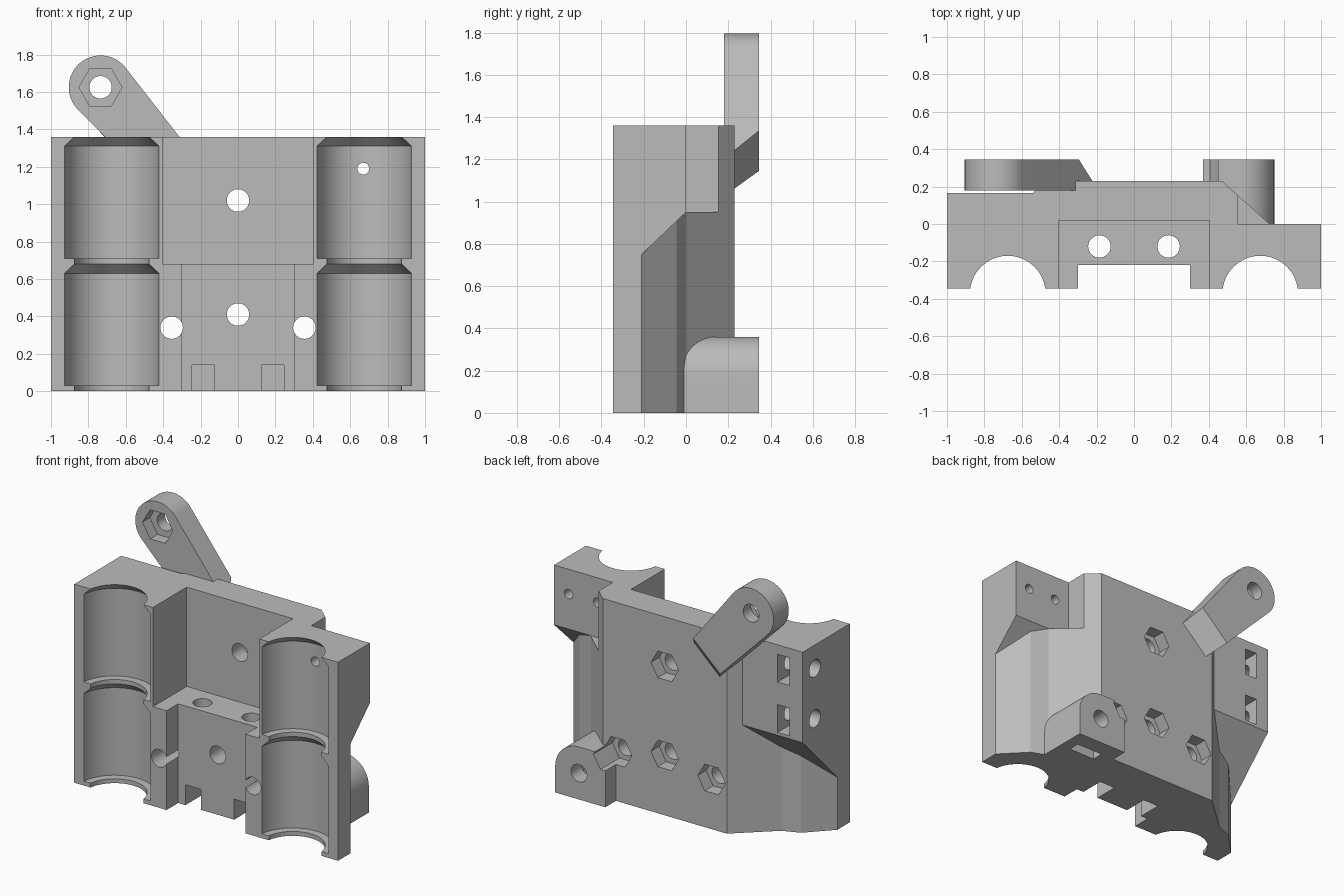
import bpy, bmesh
from math import cos, sin, radians, pi

cube = bpy.data.objects.get("Cube")
if cube:
    bpy.data.objects.remove(cube, do_unlink=True)

grey = bpy.data.materials.new("plain_grey")
grey.use_nodes = True
grey.diffuse_color = (0.5, 0.5, 0.5, 1)
grey.node_tree.nodes["Principled BSDF"].inputs["Base Color"].default_value = (0.5, 0.5, 0.5, 1)

PLACE = {"x": lambda p, d: (d, p[0], p[1]),
         "y": lambda p, d: (p[0], d, p[1]),
         "z": lambda p, d: (p[0], p[1], d)}


def skin(name, rings):
    """Closed solid through a list of equal-length point rings."""
    bm = bmesh.new()
    loops = [[bm.verts.new(p) for p in ring] for ring in rings]
    n = len(loops[0])
    for a, b in zip(loops, loops[1:]):
        for i in range(n):
            bm.faces.new((a[i], a[(i + 1) % n], b[(i + 1) % n], b[i]))
    bm.faces.new(loops[0][::-1])
    bm.faces.new(loops[-1])
    bmesh.ops.recalc_face_normals(bm, faces=bm.faces)
    mesh = bpy.data.meshes.new(name)
    bm.to_mesh(mesh)
    bm.free()
    mesh.materials.append(grey)
    ob = bpy.data.objects.new(name, mesh)
    bpy.context.collection.objects.link(ob)
    return ob


def prism(name, axis, pts, lo, hi):
    put = PLACE[axis]
    return skin(name, [[put(p, d) for p in pts] for d in (lo, hi)])


def box(name, x, y, z):
    return prism(name, "z", [(x[0], y[0]), (x[1], y[0]), (x[1], y[1]), (x[0], y[1])], *z)


def arc(c, r, start, end, n):
    angles = [radians(start + (end - start) * i / n) for i in range(n + 1)]
    return [(c[0] + r * cos(a), c[1] + r * sin(a)) for a in angles]


def rod(axis, c, r, lo, hi, sides=32):
    return prism("cutter", axis, arc(c, r, 0, 360, sides)[:-1], lo, hi)


def combine(target, tool, operation="DIFFERENCE"):
    mod = target.modifiers.new("join", "BOOLEAN")
    mod.operation, mod.solver, mod.object = operation, "EXACT", tool
    tool.hide_render = True
    bpy.ops.object.select_all(action="DESELECT")
    bpy.context.view_layer.objects.active = target
    target.select_set(True)
    bpy.ops.object.modifier_apply(modifier=mod.name)
    bpy.data.objects.remove(tool, do_unlink=True)


FRONT, TOP, BACK = -0.345, 1.36, 0.23

# Main block: flat front, back tapering around the bearing channels
half = [(1, FRONT), (1, -0.21), (0.84, -0.045), (0.725, 0), (0.47, BACK)]
body = prism("carriage_body", "z", half + [(-x, y) for x, y in half[::-1]], 0, TOP)

# Upper side blocks with sloped undersides
combine(body, box("cutter", (0.555, 1.1), (0, 0.3), (0.95, 1.5)))
for x0, x1, depth, low, high in ((0.5, 1, 0, 0.75, 0.95), (-1, -0.54, 0.165, 0.36, 0.74)):
    side = [(-0.3, TOP), (depth, TOP), (depth, high), (-0.21, low), (-0.3, low)]
    combine(body, prism("side_block", "x", side, x0, x1), "UNION")

# Rear ear with one rounded corner
ear = [(0.37, 0), (0.75, 0)] + arc((0.57, 0.18), 0.18, 0, 90, 16) + [(0.37, 0.36)]
combine(body, prism("rear_ear", "y", ear, -0.01, 0.345), "UNION")

# Bearing channels: two wide seats each, with cones and narrow necks
WIDE, NECK = 0.254, 0.202
profile = [(NECK, -0.1), (NECK, 0.03), (WIDE, 0.03), (WIDE, 0.63), (NECK, 0.68),
           (NECK, 0.71), (WIDE, 0.71), (WIDE, 1.31), (NECK, TOP), (NECK, 1.5)]
for cx in (-0.675, 0.675):
    rings = [[(x, y, z) for x, y in arc((cx, -0.372), r, 0, 360, 64)[:-1]] for r, z in profile]
    combine(body, skin("cutter", rings))

# Front pocket and shallow recess below it
combine(body, box("cutter", (-0.403, 0.403), (-0.5, 0.02), (0.68, 1.5)))
combine(body, box("cutter", (-0.3, 0.3), (-0.5, -0.22), (-0.1, 0.8)))

# Bolt holes from front to back, with hexagonal nut traps behind
for c in ((0, 1.02), (0, 0.41), (-0.355, 0.34), (0.355, 0.34)):
    combine(body, rod("y", c, 0.06, -0.5, 0.3))
    combine(body, rod("y", c, 0.105, 0.14, 0.45, 6))

# Upright bolt holes and their nut slots
for cx in (-0.185, 0.185):
    combine(body, rod("z", (cx, -0.12), 0.06, -0.1, 0.75))
    combine(body, box("cutter", (cx - 0.06, cx + 0.06), (-0.4, -0.05), (-0.1, 0.14)))

# Sideways belt screws with square nut windows
for z in (1.2, 0.855):
    combine(body, rod("x", (0.033, z), 0.06, -1.1, -0.65))
    combine(body, box("cutter", (-0.9, -0.81), (-0.06, 0.3), (z - 0.095, z + 0.095)))

# Small switch holes: one through, one blind
combine(body, rod("y", (0.67, 1.19), 0.032, -0.5, 0.1, 20))
combine(body, rod("y", (0.89, 1.19), 0.032, -0.11, 0.1, 20))

# Ear bolt hole and nut slot
combine(body, rod("y", (0.57, 0.18), 0.06, 0.02, 0.45))
combine(body, box("cutter", (0.47, 0.67), (0.15, 0.23), (-0.1, 0.28)))

# Tapered clamp arm with a slanted lower end
pivot = (-0.735, 1.625)
head = arc(pivot, 0.17, 38, 225, 32)
rear = head + [(-0.5, 1.145), (-0.295, 1.335)]
fore = head + [(-0.381, 1.026), (-0.191, 1.203)]
arm = skin("clamp_arm", [[(x, 0.18, z) for x, z in fore], [(x, 0.345, z) for x, z in rear]])
combine(arm, rod("y", pivot, 0.06, 0.1, 0.5))
combine(arm, rod("y", pivot, 0.115, 0.1, 0.26, 6))

for ob in (body, arm):
    bpy.ops.object.select_all(action="DESELECT")
    bpy.context.view_layer.objects.active = ob
    ob.select_set(True)
    bpy.ops.object.shade_smooth_by_angle(angle=pi / 9)
